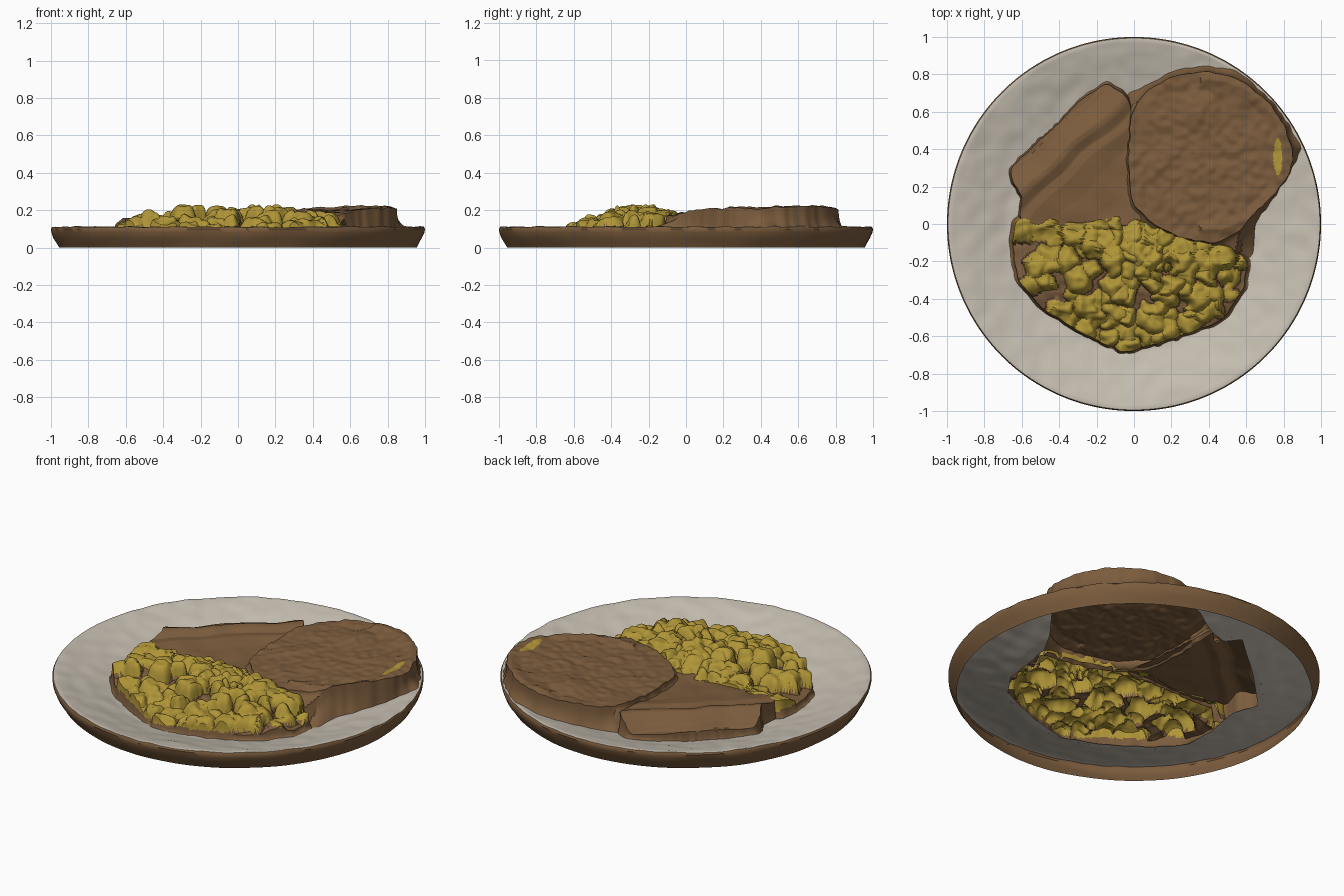
import bpy, bmesh, math, random
from mathutils import Vector, noise

if "Cube" in bpy.data.objects:
    bpy.data.objects.remove(bpy.data.objects["Cube"])

random.seed(7)


def material(name, rgb):
    m = bpy.data.materials.new(name)
    m.diffuse_color = (*rgb, 1)
    m.use_nodes = True
    m.node_tree.nodes["Principled BSDF"].inputs["Base Color"].default_value = m.diffuse_color
    return m


GREY = material("warm grey glaze", (0.570, 0.520, 0.445))
BROWN = material("meat brown", (0.200, 0.108, 0.047))
YELLOW = material("egg yellow", (0.43, 0.30, 0.038))


def wobble(x, y, freq, seed=0.0):
    return noise.noise(Vector((x * freq, y * freq, seed)))


def clamp(v):
    return min(1, max(0, v))


def lookup(table, d):
    """Linear interpolation in a short table of pairs."""
    if d <= table[0][0]:
        return table[0][1]
    for (a, za), (b, zb) in zip(table, table[1:]):
        if d <= b:
            return za + (zb - za) * (d - a) / (b - a)
    return table[-1][1]


def ray_radius(poly, c, a):
    """Distance from c to the outline poly in direction a."""
    dx, dy = math.cos(a), math.sin(a)
    best = 0
    for (px, py), (qx, qy) in zip(poly, poly[1:] + poly[:1]):
        ex, ey = qx - px, qy - py
        den = dx * ey - dy * ex
        if abs(den) < 1e-9:
            continue
        wx, wy = px - c[0], py - c[1]
        r = (wx * ey - wy * ex) / den
        s = (wx * dy - wy * dx) / den
        if r > 0 and -1e-6 <= s <= 1 + 1e-6:
            best = max(best, r)
    return best


def build(name, rings, tip, mats, rule):
    """Skin closed rings of points; tip closes the centre if given."""
    bm = bmesh.new()
    loops = [[bm.verts.new(p) for p in ring] for ring in rings]
    n = len(loops[0])
    for a, b in zip(loops, loops[1:]):
        for i in range(n):
            j = (i + 1) % n
            bm.faces.new((a[i], b[i], b[j], a[j]))
    if tip:
        v = bm.verts.new(tip)
        for i in range(n):
            bm.faces.new((v, loops[0][i], loops[0][(i + 1) % n]))
    for f in bm.faces:
        f.material_index = rule(f.calc_center_median())
    me = bpy.data.meshes.new(name)
    bm.to_mesh(me)
    bm.free()
    for m in mats:
        me.materials.append(m)
    ob = bpy.data.objects.new(name, me)
    bpy.context.collection.objects.link(ob)
    bpy.ops.object.select_all(action='DESELECT')
    ob.select_set(True)
    bpy.context.view_layer.objects.active = ob
    bpy.ops.object.shade_smooth_by_angle(angle=math.radians(40))


# plate: dished open shell with a hole under the food and a flared outer wall
hole = [(.87, .4), (.8, .51), (.72, .62), (.55, .785), (.4, .82), (.2, .79), (.05, .71),
        (-.06, .68), (-.14, .74), (-.4, .52), (-.645, .27), (-.58, .14), (-.62, -.1),
        (-.62, -.29), (-.49, -.43), (-.25, -.59), (-.05, -.67), (.2, -.6), (.48, -.485),
        (.58, -.34), (.6, -.2), (.63, 0), (.7, .13), (.81, .28)]
dish = [(.6, .027), (.68, .034), (.8, .066), (.92, .098), (.98, .112), (1.0, .109)]
N = 256
angles = [2 * math.pi * i / N for i in range(N)]
holes = [ray_radius(hole, (0, 0), a) for a in angles]


def plate_height(x, y):
    return lookup(dish, math.hypot(x, y)) + .006 * wobble(x, y, 11)


def wall_ring(r, z, amp):
    pts = []
    for a in angles:
        w = wobble(math.cos(a), math.sin(a), 4, z * 9)
        x, y = (r + amp * w) * math.cos(a), (r + amp * w) * math.sin(a)
        pts.append((x, y, z))
    return pts


top_rings = []
for k in range(27):
    ring = []
    for a, h in zip(angles, holes):
        r = h + (.994 - h) * k / 26
        x, y = r * math.cos(a), r * math.sin(a)
        ring.append((x, y, plate_height(x, y)))
    top_rings.append(ring)
build("plate_top", top_rings, None, [GREY], lambda c: 0)
wall = [(1.0, .099, 0), (.997, .08, .004), (.985, .05, .008), (.967, .022, .008),
        (.955, 0, .006)]
build("plate_wall", [top_rings[-1]] + [wall_ring(*w) for w in wall],
      None, [BROWN], lambda c: 0)


def smooth(values, w=2):
    n = len(values)
    return [sum(values[(i + j) % n] for j in range(-w, w + 1)) / (2 * w + 1) for i in range(n)]


def food(name, c, outer, inner, top, mats, rule, n=240, m=56, skirt=7):
    """Food sheet: top surface inside 'inner', side wall down to 'outer'."""
    angs = [2 * math.pi * i / n for i in range(n)]
    jit = [wobble(math.cos(a), math.sin(a), 9, c[0]) for a in angs]
    ri = [r + .008 * j for r, j in zip(smooth([ray_radius(inner, c, a) for a in angs]), jit)]
    ro = [r + .012 * j for r, j in zip(smooth([ray_radius(outer, c, a) for a in angs]), jit)]
    rings = []
    for k in range(1, m + skirt + 1):
        ring = []
        for a, p, q in zip(angs, ri, ro):
            w = max(0, k - m) / skirt
            r = p * min(1, k / m) + (max(q, p + .003) - p) * w ** 2
            x, y = c[0] + r * math.cos(a), c[1] + r * math.sin(a)
            z = top(x, y)
            # edges on the plate drop to it, edges between foods stop higher
            h = ray_radius(hole, (0, 0), math.atan2(y, x)) if w else 1
            floor = plate_height(x, y) if math.hypot(x, y) > h - .05 else min(.11, z - .004)
            z += (floor - z) * w ** .8
            ring.append((x, y, z))
        rings.append(ring)
    build(name, rings, (c[0], c[1], top(*c)), mats, rule)


# round meat slice, tilted up towards the back right
meat_base = [(.895, .41), (.83, .53), (.74, .65), (.57, .81), (.4, .85), (.2, .82), (.08, .74),
             (-.04, .69), (-.04, .5), (-.05, .3), (-.03, .1), (.07, -.03), (.25, -.11),
             (.45, -.14), (.63, -.2), (.65, 0), (.72, .1), (.82, .25)]
meat_top = [(.85, .37), (.81, .52), (.72, .65), (.57, .77), (.4, .82), (.2, .79), (.06, .7),
            (-.02, .58), (-.03, .3), (-.01, .12), (.1, 0), (.27, -.08), (.45, -.1),
            (.55, -.05), (.64, .05), (.76, .17), (.83, .27)]


def meat_height(x, y):
    d = math.hypot(x - .4, y - .37)
    z = .147 + .06 * x + .035 * y
    z += .014 * clamp(1 - abs(d - .4) / .05) * (x > .35)
    z += .022 * clamp(1 - math.hypot(x - .35, y - .6) / .12)
    return z + .009 * wobble(x, y, 8, 3) + .008 * wobble(x, y, 22, 5)


food("meat_slice", (.4, .36), meat_base, meat_top, meat_height, [BROWN, YELLOW],
     lambda c: int(((c.x - .768) / .022) ** 2 + ((c.y - .36) / .1) ** 2 < 1))

# folded slice: sloped outer face, ridge, then a shallow trough
fold_base = [(-.14, .77), (-.06, .71), (-.01, .68), (.0, .4), (.05, -.02), (-.1, -.01),
             (-.5, -.02), (-.62, .02), (-.61, .15), (-.67, .25), (-.67, .3), (-.5, .46),
             (-.4, .55), (-.3, .66)]
fold_top = [(-.3 + (x + .3) * .97, .3 + (y - .3) * .97) for x, y in fold_base]
fold_profile = [(0, .085), (.03, .12), (.07, .135), (.12, .157), (.15, .155),
                (.2, .135), (.25, .14), (.35, .125), (.5, .118), (.7, .125)]


def fold_height(x, y):
    d = (x + .66) * .675 - (y - .29) * .738 + .03 * wobble(x, y, 4, 2)
    return lookup(fold_profile, d) + .007 * wobble(x, y, 8, 1)


food("folded_slice", (-.3, .3), fold_base, fold_top, fold_height, [BROWN], lambda c: 0, m=44)

# scrambled eggs: overlapping rounded lumps on a brown base
egg_base = [(-.65, .04), (-.58, .05), (-.3, .01), (-.05, .06), (.02, .03), (.3, -.08),
            (.55, -.12), (.63, -.2), (.6, -.35), (.49, -.52), (.2, -.63), (-.05, -.7),
            (-.25, -.61), (-.5, -.46), (-.64, -.3), (-.67, -.1)]
egg_top = [(-.02 + (x + .02) * .97, -.3 + (y + .3) * .97) for x, y in egg_base]


def pile(x, y):
    """0 at the edge of the heap, 1 on its crest."""
    front = clamp((y + .68 - .28 * abs(x) ** 1.5) / .33)
    back = clamp(.3 * clamp((x + .35) / .2) + (.05 - y - .15 * max(0, x)) / .32)
    side = clamp((.66 - abs(x + .02)) / .25)
    return min(front, back, side)


lumps = []
while len(lumps) < 210:
    a = random.uniform(0, 2 * math.pi)
    r = ray_radius(egg_top, (-.02, -.3), a) * math.sqrt(random.random()) * .97
    x, y = -.02 + r * math.cos(a), -.3 + r * math.sin(a)
    peak = .083 + .12 * pile(x, y) + random.uniform(-.025, .03)
    lumps.append((x, y, random.uniform(.035, .075), peak))


def egg_floor(x, y):
    return .05 + .08 * pile(x, y) + .01 * wobble(x, y, 8, 4)


def egg_height(x, y):
    low = egg_floor(x, y)
    z = low
    u = x + .045 * wobble(x, y, 13, 6)
    v = y + .045 * wobble(x, y, 13, 9)
    for lx, ly, r, peak in lumps:
        d = ((u - lx) ** 2 + (v - ly) ** 2) / (r * r)
        if d < 1 and peak > low:
            z = max(z, low + (peak - low) * (1 - d) ** .45)
    # edge along the folded slice rests just above it
    if y > -.1 and x < .05:
        z = max(z, .118 + .3 * (z - low) - .3 * max(0, -.02 - y))
    return z + .006 * wobble(x, y, 26, 2)


food("scrambled_eggs", (-.02, -.3), egg_base, egg_top, egg_height, [BROWN, YELLOW],
     lambda c: int(c.z > egg_floor(c.x, c.y) + .012 and c.z > .05), n=300, m=80)
